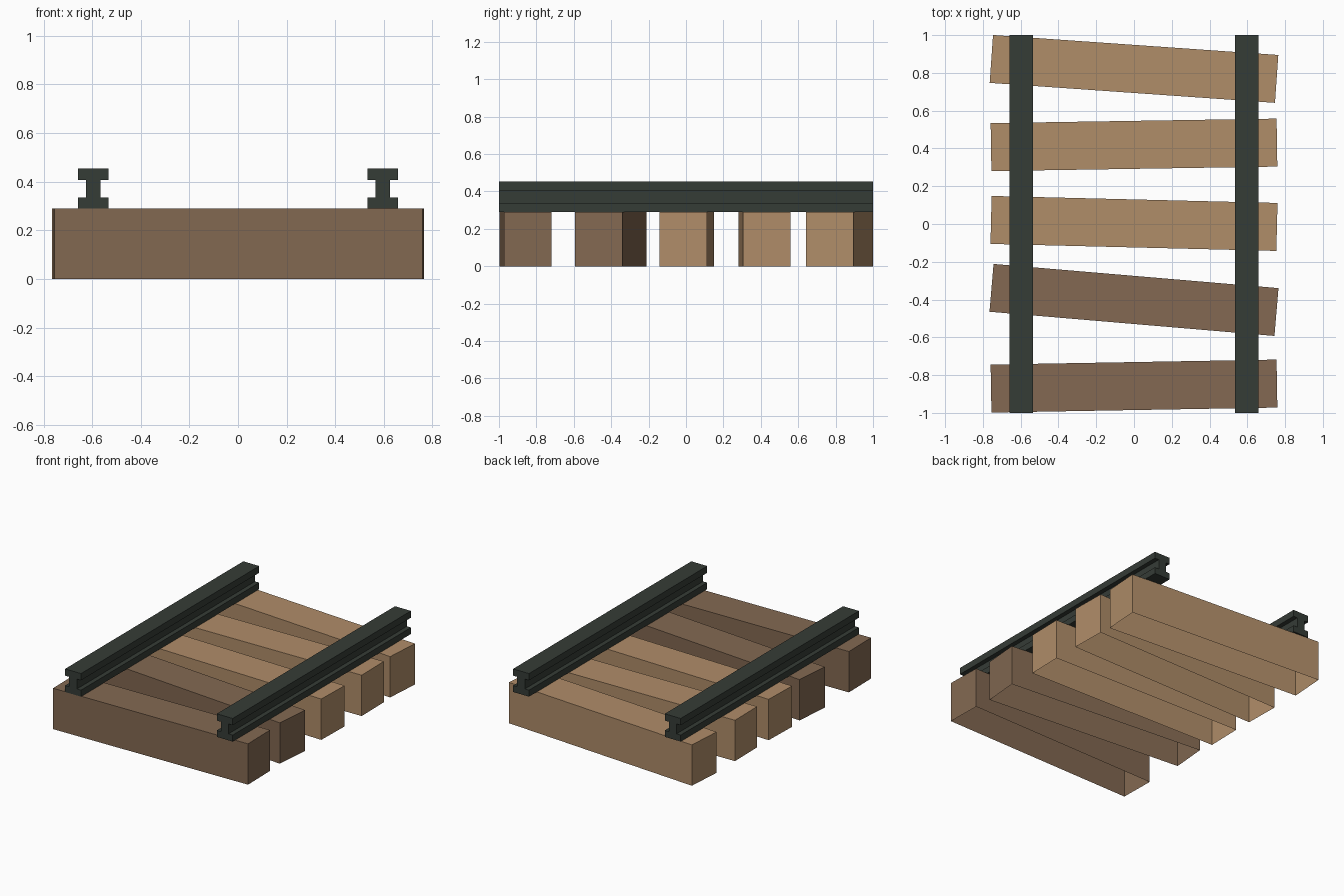
import bpy, bmesh, math

if "Cube" in bpy.data.objects:
    bpy.data.objects.remove(bpy.data.objects["Cube"])


def material(name, rgb):
    m = bpy.data.materials.new(name)
    m.diffuse_color = (*rgb, 1)
    m.use_nodes = True
    m.node_tree.nodes["Principled BSDF"].inputs["Base Color"].default_value = m.diffuse_color
    return m


dark_wood = material("dark_wood", (0.227, 0.141, 0.084))
light_wood = material("light_wood", (0.434, 0.266, 0.141))
iron = material("dark_iron", (0.036, 0.045, 0.037))


def finish(bm, name, mat):
    bmesh.ops.recalc_face_normals(bm, faces=bm.faces)
    me = bpy.data.meshes.new(name)
    bm.to_mesh(me)
    bm.free()
    me.materials.append(mat)
    ob = bpy.data.objects.new(name, me)
    bpy.context.collection.objects.link(ob)
    return ob


# Wooden ties: slightly crooked beams, open underneath
LENGTH, WIDTH, HEIGHT = 1.514, 0.254, 0.29
ties = [(-0.858, 1.0, dark_wood), (-0.402, -4.85, dark_wood), (0.003, -1.4, light_wood),
        (0.419, 0.9, light_wood), (0.821, -4.0, light_wood)]
for i, (y, angle, mat) in enumerate(ties):
    bm = bmesh.new()
    bmesh.ops.create_cube(bm, size=1)
    bmesh.ops.scale(bm, vec=(LENGTH, WIDTH, HEIGHT), verts=bm.verts)
    bmesh.ops.recalc_face_normals(bm, faces=bm.faces)
    bottom = [f for f in bm.faces if f.normal.z < -0.5]
    bmesh.ops.delete(bm, geom=bottom, context='FACES_ONLY')
    ob = finish(bm, f"tie_{i + 1}", mat)
    # keep normals outward on the open box
    top = max(ob.data.polygons, key=lambda p: p.center.z)
    if top.normal.z < 0:
        ob.data.flip_normals()
    ob.location = (0, y, HEIGHT / 2)
    ob.rotation_euler.z = math.radians(angle)

# Rails: I-shaped profile extruded along y
half = [(0.0625, 0.29), (0.0625, 0.336), (0.03, 0.336),
        (0.03, 0.406), (0.0625, 0.406), (0.0625, 0.454)]
profile = half + [(-x, z) for x, z in reversed(half)]
for side, name in ((-1, "left_rail"), (1, "right_rail")):
    bm = bmesh.new()
    face = bm.faces.new([bm.verts.new((x + side * 0.596, -1, z)) for x, z in profile])
    ext = bmesh.ops.extrude_face_region(bm, geom=[face], use_keep_orig=True)
    moved = [v for v in ext["geom"] if isinstance(v, bmesh.types.BMVert)]
    bmesh.ops.translate(bm, vec=(0, 2, 0), verts=moved)
    finish(bm, name, iron)
